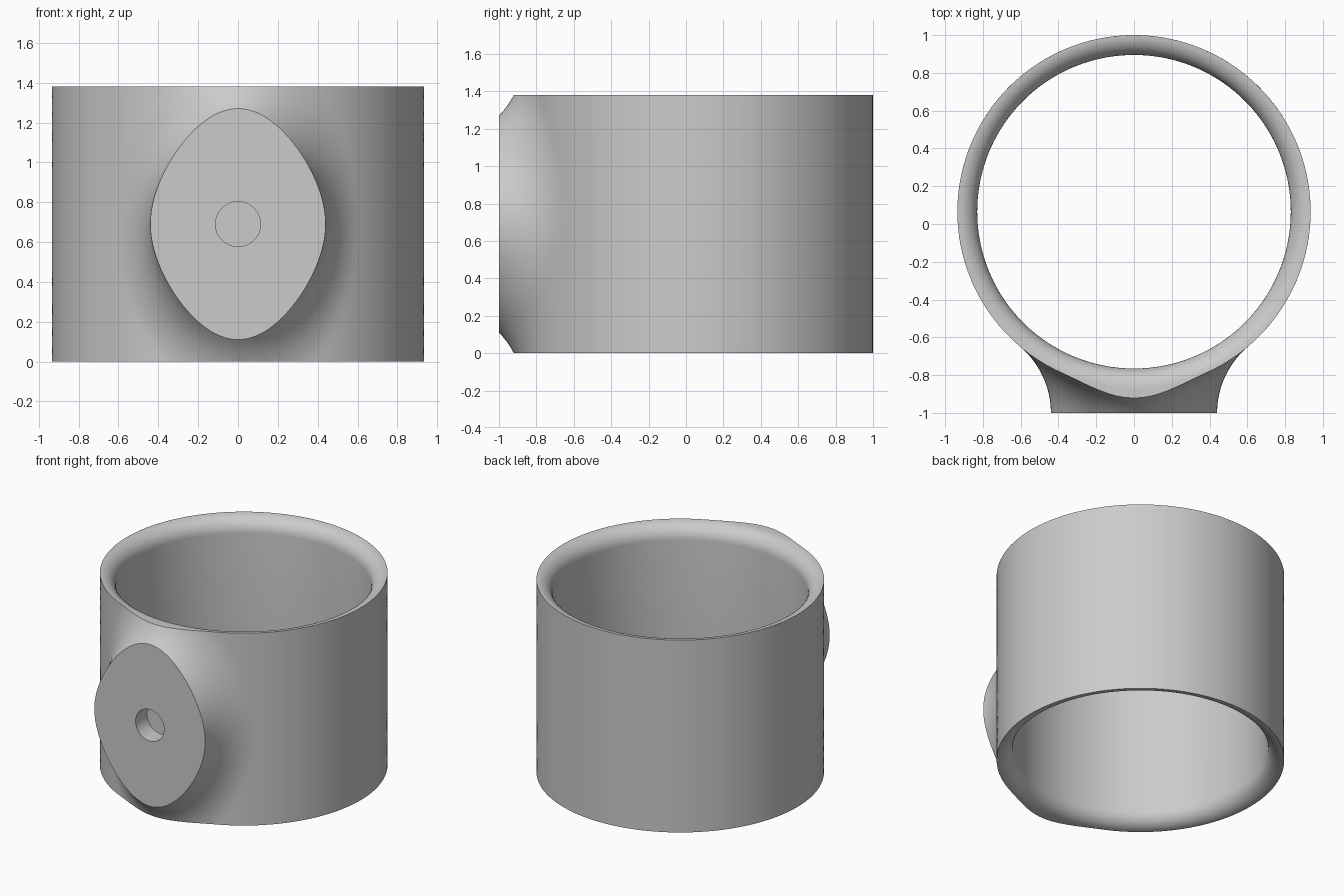
import bpy, bmesh, math
from mathutils import Vector

if "Cube" in bpy.data.objects:
    bpy.data.objects.remove(bpy.data.objects["Cube"])

CY, RO, RI, H = 0.065, 0.935, 0.83, 1.38    # ring centre y, radii, height
PAD, FIL, BORE = 0.44, 0.46, 0.113          # pad radius, blend radius, bore radius
MID, REACH = H / 2, PAD + FIL
ROWS, ARC, COLS = 96, 20, 64

metal = bpy.data.materials.new("plain_grey")
metal.diffuse_color = (0.6, 0.6, 0.6, 1)
metal.use_nodes = True
metal.node_tree.nodes["Principled BSDF"].inputs["Base Color"].default_value = metal.diffuse_color

bm = bmesh.new()


def surface_row(theta, side):
    """Blend arc from the pad down to the ring, then around the ring to the back."""
    c, s = math.cos(theta), math.sin(theta)
    yc = CY - math.sqrt((RO + FIL) ** 2 - (REACH * c) ** 2)
    centre = Vector((REACH * c, yc, REACH * s))
    to_pad = Vector((-c, 0, -s))
    to_ring = Vector((-REACH * c, CY - yc, 0)).normalized()
    ang = to_pad.angle(to_ring)
    pts = []
    for i in range(ARC + 1):
        t = i / ARC
        d = (to_pad * math.sin((1 - t) * ang) + to_ring * math.sin(t * ang)) / math.sin(ang)
        pts.append(centre + d * FIL)
    start = math.atan2(pts[-1].x, CY - pts[-1].y)
    for i in range(1, COLS + 1):
        phi = start + (math.pi - start) * i / COLS
        pts.append(Vector((RO * math.sin(phi), CY - RO * math.cos(phi), REACH * s)))
    return [bm.verts.new((side * p.x, p.y, p.z + MID)) for p in pts]


# Outer skin, both halves
for side in (1, -1):
    rows = [surface_row(math.pi * (k / ROWS - 0.5), side) for k in range(ROWS + 1)]
    for a, b in zip(rows, rows[1:]):
        for i in range(len(a) - 1):
            bm.faces.new((a[i], a[i + 1], b[i + 1], b[i]))
bmesh.ops.remove_doubles(bm, verts=bm.verts[:], dist=1e-5)

# Trim the skin at the pad face, the top and the bottom
for co, no in (((0, -1, 0), (0, -1, 0)), ((0, 0, H), (0, 0, 1)), ((0, 0, 0), (0, 0, -1))):
    bmesh.ops.bisect_plane(bm, geom=bm.verts[:] + bm.edges[:] + bm.faces[:], dist=1e-6,
                           plane_co=co, plane_no=no, clear_outer=True)
bmesh.ops.remove_doubles(bm, verts=bm.verts[:], dist=1e-4)


def open_loop(axis, value):
    return [e for e in bm.edges if e.is_boundary
            and all(abs(v.co[axis] - value) < 1e-3 for v in e.verts)]


def extrude(edges, move):
    geom = bmesh.ops.extrude_edge_only(bm, edges=edges)["geom"]
    for v in geom:
        if isinstance(v, bmesh.types.BMVert):
            v.co = move(v.co)
    return [e for e in geom if isinstance(e, bmesh.types.BMEdge) and e.is_boundary]


def ring_point(r, z):
    def move(p):
        d = Vector((p.x, p.y - CY)).normalized() * r
        return Vector((d.x, d.y + CY, z))
    return move


def bore_point(p):
    d = Vector((p.x, p.z - MID)).normalized() * BORE
    return Vector((d.x, -1, d.y + MID))


pad_edge, top_edge, base_edge = open_loop(1, -1), open_loop(2, H), open_loop(2, 0)

# Pad face with a blind bore
loop = extrude(pad_edge, bore_point)
loop = extrude(loop, lambda p: Vector((p.x, CY - RO, p.z)))
bmesh.ops.contextual_create(bm, geom=loop)

# Rounded inner rims at top and bottom
inner = []
rad = RO - RI
for loop, sign in ((top_edge, 1), (base_edge, -1)):
    for i in range(11):
        t = math.radians(90 - 9 * i)
        z = MID + sign * (MID - rad + rad * math.sin(t))
        loop = extrude(loop, ring_point(RO - rad * math.cos(t), z))
    inner += loop

# Inner wall
bmesh.ops.bridge_loops(bm, edges=inner)
bmesh.ops.remove_doubles(bm, verts=bm.verts[:], dist=1e-4)
bmesh.ops.recalc_face_normals(bm, faces=bm.faces[:])

mesh = bpy.data.meshes.new("ring_body")
bm.to_mesh(mesh)
bm.free()
mesh.materials.append(metal)
body = bpy.data.objects.new("ring_body", mesh)
bpy.context.collection.objects.link(body)
bpy.context.view_layer.objects.active = body
body.select_set(True)
bpy.ops.object.shade_smooth_by_angle(angle=math.radians(30))
